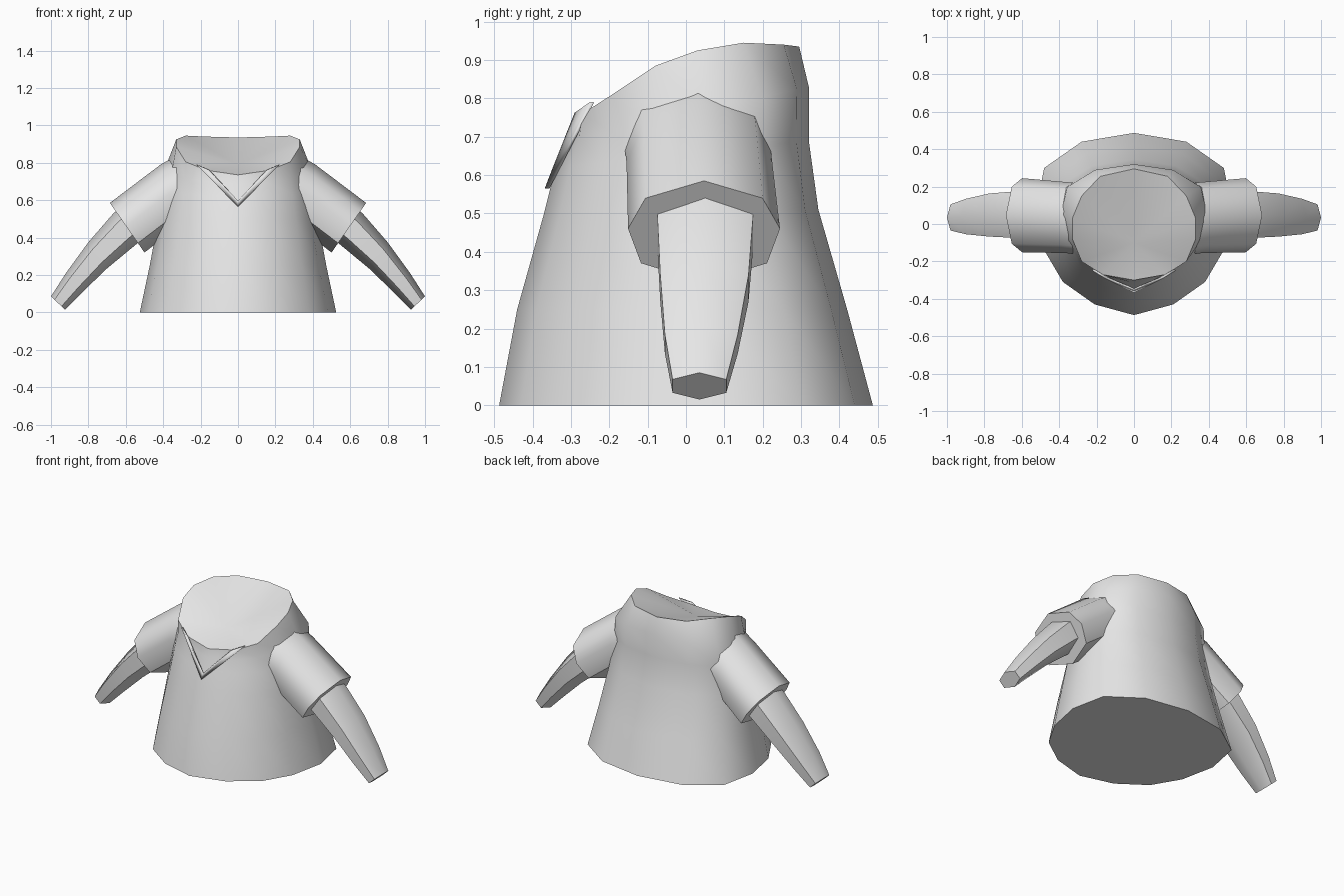
import bpy, bmesh, math

if "Cube" in bpy.data.objects:
    bpy.data.objects.remove(bpy.data.objects["Cube"])

grey = bpy.data.materials.new("plain grey")
grey.diffuse_color = (0.8, 0.8, 0.8, 1)
grey.use_nodes = True
grey.node_tree.nodes["Principled BSDF"].inputs["Base Color"].default_value = grey.diffuse_color


def finish(name, bm):
    bmesh.ops.recalc_face_normals(bm, faces=bm.faces)
    me = bpy.data.meshes.new(name)
    bm.to_mesh(me)
    bm.free()
    me.materials.append(grey)
    for p in me.polygons:
        p.use_smooth = True
    me.set_sharp_from_angle(angle=math.radians(50))
    ob = bpy.data.objects.new(name, me)
    bpy.context.collection.objects.link(ob)
    return ob


def loft(name, rings, peak=None):
    """Skin closed rings; the last end is a flat cap or a fan to a peak point."""
    bm = bmesh.new()
    rows = [[bm.verts.new(p) for p in r] for r in rings]
    n = len(rows[0])
    for a, b in zip(rows, rows[1:]):
        for i in range(n):
            j = (i + 1) % n
            bm.faces.new((a[i], a[j], b[j], b[i]))
    bm.faces.new(rows[0])
    if peak:
        c = bm.verts.new(peak)
        for i in range(n):
            bm.faces.new((rows[-1][i], rows[-1][(i + 1) % n], c))
    else:
        bm.faces.new(rows[-1])
    return finish(name, bm)


def mirrored(half):
    """Full outline from its right half, which runs back to front."""
    return half + [(-p[0],) + tuple(p[1:]) for p in half[-2:0:-1]]


# Torso: flared 14-sided body with a slanted neckline
hem = mirrored([(0, .487), (.28, .44), (.48, .3), (.525, .08),
                (.48, -.14), (.38, -.31), (.21, -.43), (0, -.487)])
neck = mirrored([(0, .295, .935), (.18, .255, .94), (.28, .15, .945),
                 (.33, .03, .925), (.33, -.08, .885), (.28, -.2, .805),
                 (.17, -.27, .76), (0, -.3, .735)])
# half width, front y, back y, front z, back z
levels = [(.525, -.487, .487, 0, 0), (.472, -.44, .42, .25, .25),
          (.425, -.37, .345, .5, .51), (.402, -.34, .32, .62, .69),
          (.39, -.315, .32, .69, .83)]
rings = []
for w, yf, yb, zf, zb in levels:
    ring = []
    for x, y in hem:
        t = (y + .487) / .974
        ring.append((x / .525 * w, yf + (yb - yf) * t, zf + (zb - zf) * t))
    rings.append(ring)
loft("torso", rings + [neck], peak=(0, -.1, .79))


def tube_ring(top, bottom, y, half, shape, side):
    """Cross-section between a top and a bottom (x, z) point."""
    out = []
    for u, v in shape:
        t = (1 - v) / 2
        out.append((side * (top[0] + (bottom[0] - top[0]) * t), y + u * half,
                    top[1] + (bottom[1] - top[1]) * t))
    return out


octagon = [(0, 1), (.77, .66), (1, .06), (.83, -.62),
           (0, -1), (-.83, -.62), (-1, .06), (-.77, .66)]
hexagon = [(0, 1), (1, .5), (1, -.5), (0, -1), (-1, -.5), (-1, .5)]

for side, label in ((1, "right"), (-1, "left")):
    # Short sleeve
    loft(label + "_sleeve", [
        tube_ring((.34, .83), (.27, .5), .03, .19, octagon, side),
        tube_ring((.41, .793), (.33, .45), .035, .19, octagon, side),
        tube_ring((.685, .585), (.5, .32), .047, .198, octagon, side)])
    # Bent, tapering arm
    loft(label + "_arm", [
        tube_ring((.6, .59), (.46, .43), .05, .125, hexagon, side),
        tube_ring((.67, .525), (.555, .355), .05, .124, hexagon, side),
        tube_ring((.80, .375), (.70, .235), .048, .115, hexagon, side),
        tube_ring((.92, .21), (.83, .11), .04, .095, hexagon, side),
        tube_ring((1, .085), (.925, .015), .035, .07, hexagon, side)])

# V-shaped collar band on the chest
bm = bmesh.new()
low = bm.verts.new((0, -.362, .565))
high = bm.verts.new((0, -.35, .597))
for s in (1, -1):
    outer = bm.verts.new((s * .22, -.245, .79))
    inner = bm.verts.new((s * .155, -.285, .762))
    bm.faces.new((low, outer, inner, high))
collar = finish("collar", bm)
solid = collar.modifiers.new("thickness", 'SOLIDIFY')
solid.thickness = .012
solid.offset = 0
